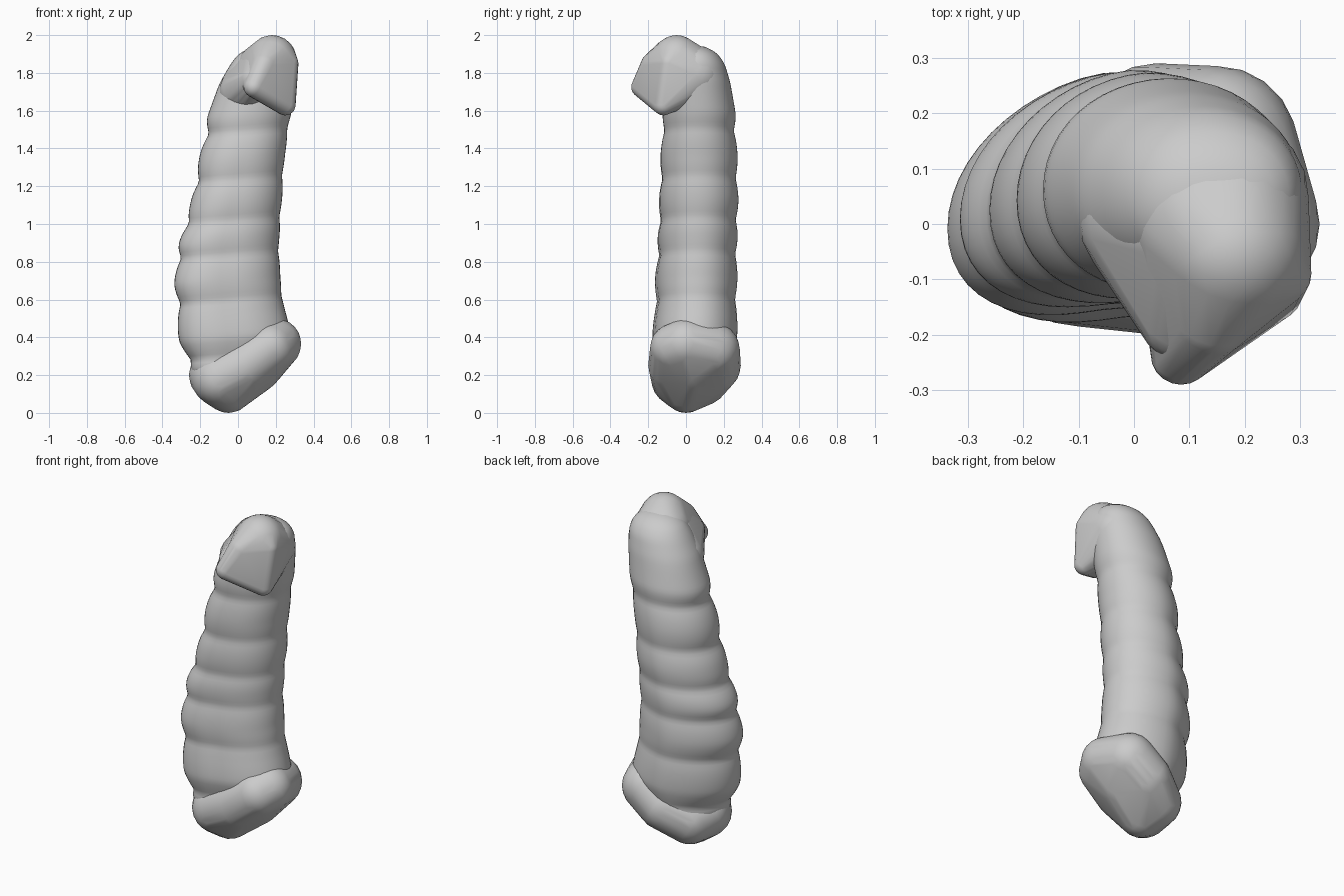
import bpy, bmesh, math
from mathutils import Vector

if "Cube" in bpy.data.objects:
    bpy.data.objects.remove(bpy.data.objects["Cube"])


def finish(bm, name):
    bmesh.ops.recalc_face_normals(bm, faces=bm.faces)
    me = bpy.data.meshes.new(name)
    bm.to_mesh(me)
    bm.free()
    ob = bpy.data.objects.new(name, me)
    bpy.context.collection.objects.link(ob)
    me.shade_smooth()
    return ob


def lump(name, balls):
    """Rounded lump: convex hull around spheres (x, y, z, radius)."""
    bm = bmesh.new()
    for x, y, z, r in balls:
        ret = bmesh.ops.create_icosphere(bm, subdivisions=3, radius=r)
        bmesh.ops.translate(bm, verts=ret["verts"], vec=(x, y, z))
    ret = bmesh.ops.convex_hull(bm, input=bm.verts)
    junk = {g for g in ret["geom_interior"] + ret["geom_unused"]
            if isinstance(g, bmesh.types.BMVert)}
    bmesh.ops.delete(bm, geom=list(junk), context='VERTS')
    return finish(bm, name)


# Segmented body: outline (z, left, right, front, back) and crease heights
OUTLINE = [
    (0.16, -0.20, 0.10, -0.10, 0.20),
    (0.26, -0.265, 0.20, -0.15, 0.25),
    (0.40, -0.315, 0.28, -0.17, 0.275),
    (0.53, -0.325, 0.25, -0.16, 0.275),
    (0.70, -0.34, 0.225, -0.155, 0.275),
    (0.90, -0.32, 0.22, -0.145, 0.275),
    (1.12, -0.255, 0.235, -0.14, 0.28),
    (1.35, -0.21, 0.25, -0.135, 0.275),
    (1.58, -0.165, 0.285, -0.125, 0.265),
    (1.75, -0.10, 0.305, -0.12, 0.235),
    (1.85, -0.04, 0.305, -0.10, 0.205),
    (1.90, 0.00, 0.285, -0.07, 0.17),
    (1.94, 0.07, 0.23, -0.02, 0.11),
]
CREASES = [0.30, 0.60, 0.84, 1.02, 1.24, 1.49]
DEPTH = 0.03


def outline_at(z):
    for a, b in zip(OUTLINE, OUTLINE[1:]):
        if z <= b[0]:
            t = (z - a[0]) / (b[0] - a[0])
            return [p + (q - p) * t for p, q in zip(a[1:], b[1:])]
    return OUTLINE[-1][1:]


def crease_depth(z):
    for a, b in zip(CREASES, CREASES[1:]):
        if a <= z <= b:
            return DEPTH * (1 - math.sin(math.pi * (z - a) / (b - a)) ** 0.6)
    edge = CREASES[0] if z < CREASES[0] else CREASES[-1]
    return DEPTH * max(0, 1 - abs(z - edge) / 0.1) ** 2


bm = bmesh.new()
rings, N, STEPS = [], 48, 90
for i in range(STEPS + 1):
    z = 0.16 + 1.78 * i / STEPS
    xl, xr, yf, yb = outline_at(z)
    cx, cy, d = (xl + xr) / 2, (yf + yb) / 2, crease_depth(z)
    skew = 0.07 * min(1, max(0, (1.7 - z) / 1.0))  # left edge leans forward
    ring = []
    for k in range(N):
        a = 2 * math.pi * k / N
        c, s = math.cos(a), math.sin(a)
        depth = d * (0.75 - 0.35 * c)
        px = math.copysign(abs(c) ** 0.96, c) * ((xr - xl) / 2 - depth)
        py = math.copysign(abs(s) ** 0.96, s) * ((yb - yf) / 2 - depth * 0.8)
        py += skew * min(c, 0)
        tilt = 0.08 * min(1, (1.94 - z) / 0.4)
        ring.append(bm.verts.new((cx + px, cy + py, z + tilt * px)))
    rings.append(ring)
for lo, hi in zip(rings, rings[1:]):
    for k in range(N):
        bm.faces.new((lo[k], lo[(k + 1) % N], hi[(k + 1) % N], hi[k]))
for ring, dz in ((rings[0], -0.03), (rings[-1], 0.015)):
    mid = sum((v.co for v in ring), Vector()) / N + Vector((0, 0, dz))
    tip = bm.verts.new(mid)
    for k in range(N):
        bm.faces.new((ring[k], ring[(k + 1) % N], tip))
body = finish(bm, "segmented_body")
smooth = body.modifiers.new("soften", 'SMOOTH')
smooth.factor, smooth.iterations = 0.5, 4

# Blunt head lump overhanging the front at the top
lump("head", [
    (0.18, -0.05, 1.87, 0.13),
    (0.14, -0.17, 1.84, 0.07),
    (0.085, -0.235, 1.725, 0.055),
    (0.25, -0.12, 1.63, 0.055),
    (0.265, -0.09, 1.85, 0.055),
    (0.14, 0.0, 1.82, 0.145),
    (0.17, 0.05, 1.79, 0.145),
])

# Cheek blending the left of the head into the body
lump("head_blend", [
    (0.03, 0.01, 1.70, 0.13),
    (0.09, -0.17, 1.76, 0.08),
    (0.15, -0.02, 1.84, 0.13),
])

# Slanted rounded cap at the bottom
lump("base_cap", [
    (0.20, 0.0, 0.365, 0.135),
    (0.17, -0.06, 0.345, 0.13),
    (0.15, 0.14, 0.335, 0.145),
    (0.09, 0.03, 0.25, 0.145),
    (0.04, -0.06, 0.25, 0.14),
    (0.04, 0.15, 0.25, 0.14),
    (-0.10, -0.04, 0.18, 0.145),
    (-0.08, 0.08, 0.18, 0.145),
    (-0.125, 0.0, 0.20, 0.135),
    (-0.05, 0.0, 0.13, 0.13),
])
